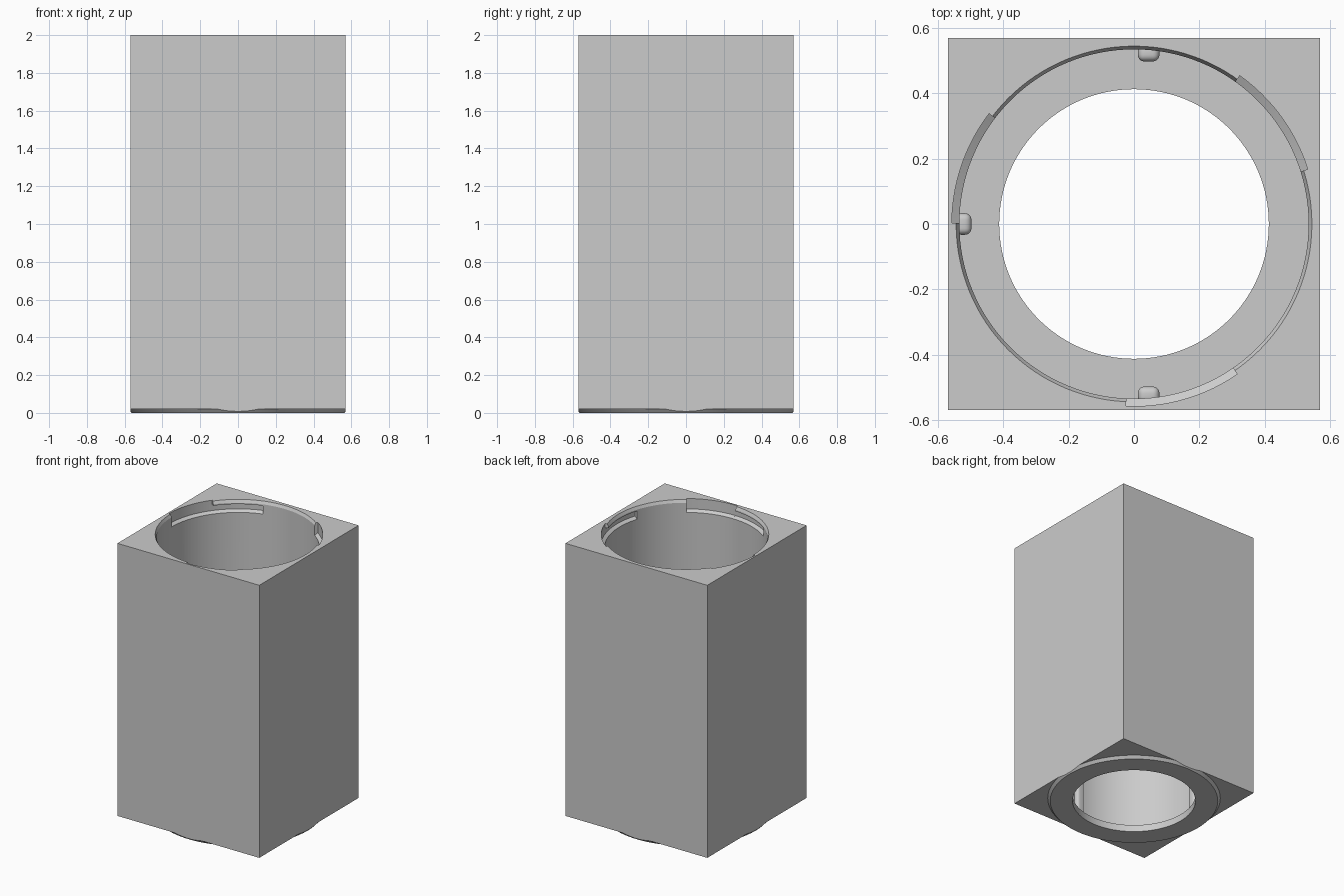
import bpy, bmesh, math
from mathutils import Matrix, Vector

cube = bpy.data.objects.get("Cube")
if cube:
    bpy.data.objects.remove(cube, do_unlink=True)

HALF = 0.57       # half width of the square body
STEP = 0.02       # height of the round foot
FLOOR = 0.05
BORE = 0.535

grey = bpy.data.materials.new("plain_grey")
grey.use_nodes = True
grey.diffuse_color = (0.6, 0.6, 0.6, 1)
grey.node_tree.nodes["Principled BSDF"].inputs["Base Color"].default_value = (0.6, 0.6, 0.6, 1)


def add_object(name, bm):
    bmesh.ops.recalc_face_normals(bm, faces=bm.faces)
    mesh = bpy.data.meshes.new(name)
    bm.to_mesh(mesh)
    bm.free()
    mesh.materials.append(grey)
    obj = bpy.data.objects.new(name, mesh)
    bpy.context.collection.objects.link(obj)
    return obj


def box(name, low, high):
    bm = bmesh.new()
    low, high = Vector(low), Vector(high)
    size = Matrix.Diagonal((high - low).to_4d())
    size[3][3] = 1
    bmesh.ops.create_cube(bm, size=1, matrix=Matrix.Translation((low + high) / 2) @ size)
    return add_object(name, bm)


def sweep(name, profile, start=0, end=360):
    """Turn a closed (radius, z) profile about the z axis."""
    bm = bmesh.new()
    full = end - start == 360
    steps = 128 if full else max(6, round((end - start) / 2.8))
    rings = []
    for i in range(steps if full else steps + 1):
        a = math.radians(start + (end - start) * i / steps)
        rings.append([bm.verts.new((r * math.cos(a), r * math.sin(a), z)) for r, z in profile])
    n = len(profile)
    for i in range(steps):
        a, b = rings[i], rings[(i + 1) % len(rings)]
        for j in range(n):
            k = (j + 1) % n
            if profile[j][0] or profile[k][0]:
                bm.faces.new((a[j], b[j], b[k], a[k]))
    if not full:
        bm.faces.new(rings[0])
        bm.faces.new(rings[-1])
    bmesh.ops.remove_doubles(bm, verts=bm.verts, dist=1e-5)
    return add_object(name, bm)


def combine(target, tool, operation):
    mod = target.modifiers.new(operation.lower(), "BOOLEAN")
    mod.operation, mod.object, mod.solver = operation, tool, "EXACT"
    graph = bpy.context.evaluated_depsgraph_get()
    mesh = bpy.data.meshes.new_from_object(target.evaluated_get(graph))
    target.modifiers.clear()
    target.data = mesh
    bpy.data.objects.remove(tool, do_unlink=True)


def smooth(obj):
    bpy.ops.object.select_all(action="DESELECT")
    obj.select_set(True)
    bpy.context.view_layer.objects.active = obj
    bpy.ops.object.shade_smooth_by_angle(angle=math.radians(25))


# Square body with a flared round foot trimmed to its sides
body = box("body", (-HALF, -HALF, STEP), (HALF, HALF, 2))
foot = sweep("foot", [(0, 0), (0.563, 0), (0.58, STEP), (0.58, 0.04), (0, 0.04)])
combine(foot, box("trim", (-HALF, -HALF, -1), (HALF, HALF, 1)), "INTERSECT")
combine(body, foot, "UNION")

# Stepped bore with a small chamfer at the mouth
combine(body, sweep("bore", [(0, -0.1), (0.413, -0.1), (0.413, FLOOR), (BORE, FLOOR),
                             (BORE, 1.98), (0.545, 2), (0.545, 2.1), (0, 2.1)]), "DIFFERENCE")

# Three L-shaped locking slots: an open entry and a covered track
for entry in (17.5, 142.7, 267.5):
    ledge = [(0.5, 1.91), (BORE, 1.91), (0.558, 1.925)]
    combine(body, sweep("entry", ledge + [(0.558, 2.1), (0.5, 2.1)], entry, entry + 37), "DIFFERENCE")
    combine(body, sweep("track", ledge + [(0.558, 1.97), (0.5, 1.97)], entry - 35.5, entry + 2), "DIFFERENCE")
smooth(body)

# Rounded upright ribs on the bore wall
RIB_TOP = 1.0
ribs = {"back_rib": ((0.012, 0.498), (0.078, 0.55)),
        "front_rib": ((0.012, -0.55), (0.078, -0.498)),
        "right_rib": ((-0.55, -0.033), (-0.498, 0.033))}
for name, (low, high) in ribs.items():
    rib = box(name, (*low, FLOOR - 0.015), (*high, RIB_TOP))
    bm = bmesh.new()
    bm.from_mesh(rib.data)
    edges = [e for e in bm.edges if max(v.co.z for v in e.verts) > FLOOR]
    bmesh.ops.bevel(bm, geom=edges, offset=0.02, segments=5, profile=0.5, affect="EDGES")
    bm.to_mesh(rib.data)
    bm.free()
    smooth(rib)
